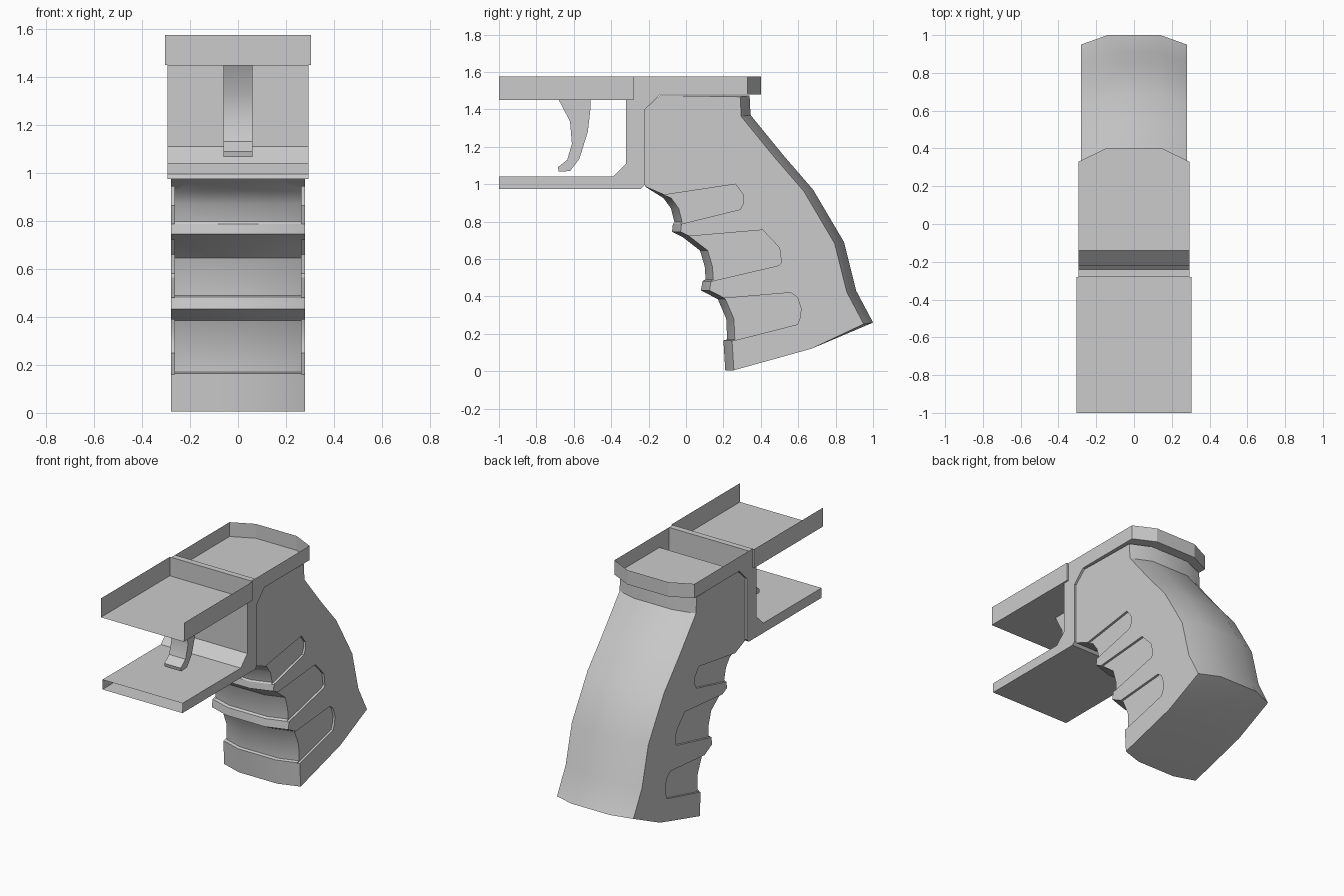
import bpy, bmesh

if "Cube" in bpy.data.objects:
    bpy.data.objects.remove(bpy.data.objects["Cube"])


def make(name, bm, fix_normals=True):
    if fix_normals:
        bmesh.ops.recalc_face_normals(bm, faces=bm.faces[:])
    me = bpy.data.meshes.new(name)
    bm.to_mesh(me)
    bm.free()
    ob = bpy.data.objects.new(name, me)
    bpy.context.collection.objects.link(ob)
    return ob


def loft(bm, columns, closed=True, skip=()):
    """Join side outlines [(x, [(y, z), ...]), ...] and cap both ends."""
    rings = [[bm.verts.new((x, y, z)) for y, z in pts] for x, pts in columns]
    n = len(rings[0])
    for a, b in zip(rings, rings[1:]):
        for i in range(n):
            if i not in skip:
                j = (i + 1) % n
                bm.faces.new((a[i], a[j], b[j], b[i]))
    bm.faces.new(rings[0])
    bm.faces.new(rings[-1])


def sheet(bm, *pts):
    bm.faces.new([bm.verts.new(p) for p in pts])


# Grip: crowned front and back, flat sides (y, z, side offset in y)
C = 0.046
front = [(.21, .005), (.20, .165), (.22, .17), (.215, .28), (.17, .385),
         (.08, .432), (.088, .482), (.105, .49), (.10, .56), (.075, .645),
         (-.015, .715), (-.075, .745), (-.07, .788), (-.062, .797),
         (-.08, .87), (-.12, .925)]
top = [(-.22, .988), (-.22, 1.40), (-.14, 1.475)]
back = [(.34, 1.475), (.345, 1.37), (.52, 1.155), (.68, .97),
        (.845, .69), (.91, .43), (1.0, .26)]
base = [(.67, .12)]
center = front + top + back + base
side = ([(y + C, z) for y, z in front] + top
        + [(y - .05, z - .008) for y, z in back] + base)
bm = bmesh.new()
loft(bm, [(-.28, side), (-.14, center), (.14, center), (.28, side)])
grip = make("grip", bm)

# Finger pockets cut shallowly into both sides
pockets = [
    [(-.3, .915), (-.10, .945), (.265, 1.0), (.305, .945), (.305, .895),
     (.29, .865), (-.015, .79), (-.3, .72)],
    [(-.3, .695), (0, .72), (.41, .755), (.50, .66), (.51, .58),
     (.495, .565), (.14, .482), (-.3, .38)],
    [(-.2, .355), (.17, .387), (.56, .42), (.595, .395), (.615, .335),
     (.61, .285), (.595, .25), (.265, .166), (-.2, .05)],
]
bm = bmesh.new()
for pts in pockets:
    for s in (-1, 1):
        loft(bm, [(s * .265, pts), (s * .4, pts)])
cutter = make("pocket_cutter", bm)
cutter.hide_render = True
mod = grip.modifiers.new("pockets", 'BOOLEAN')
mod.object = cutter
mod.solver = 'EXACT'
bpy.context.view_layer.objects.active = grip
grip.select_set(True)
bpy.ops.object.modifier_apply(modifier=mod.name)
bpy.data.objects.remove(cutter)
bpy.ops.object.shade_smooth_by_angle(angle=0.5)
grip.select_set(False)

# Frame shell: lower guard, post and rear tray; open at the front, top and back
W = .293
outline = [(-1, .975), (-.24, .975), (-.22, .995), (-.22, 1.40), (-.14, 1.48),
           (.33, 1.48), (.33, 1.575), (-.24, 1.575), (-.28, 1.575),
           (-.28, 1.45), (-.32, 1.45), (-.32, 1.11), (-.39, 1.04), (-1, 1.04)]
bm = bmesh.new()
loft(bm, [(-W, outline), (W, outline)], skip=(5, 6, 13))
sheet(bm, (-W, -.24, 1.575), (W, -.24, 1.575), (W, -.24, 1.42), (-W, -.24, 1.42))
make("trigger_guard_frame", bm)

# Crowned rear rim with its ledge
rim = [(-W, .33), (-.15, .40), (.15, .40), (W, .33)]
bm = bmesh.new()
for (x0, y0), (x1, y1) in zip(rim, rim[1:]):
    sheet(bm, (x0, y0, 1.48), (x1, y1, 1.48), (x1, y1, 1.575), (x0, y0, 1.575))
sheet(bm, *[(x, y, 1.48) for x, y in rim])
make("rear_rim", bm)

# Front channel: floor, two thin walls and the small end steps
X = .304
bm = bmesh.new()
sheet(bm, (-X, -1, 1.45), (X, -1, 1.45), (X, -.28, 1.45), (-X, -.28, 1.45))
for s in (-X, X):
    sheet(bm, (s, -1, 1.45), (s, -.28, 1.45), (s, -.28, 1.575), (s, -1, 1.575))
    t = W if s > 0 else -W
    sheet(bm, (s, -.28, 1.45), (t, -.28, 1.45), (t, -.28, 1.575), (s, -.28, 1.575))
bmesh.ops.remove_doubles(bm, verts=bm.verts[:], dist=1e-4)
make("front_channel", bm)

# Trigger
curve = [(-.68, 1.45), (-.62, 1.335), (-.61, 1.215), (-.635, 1.13),
         (-.685, 1.09), (-.68, 1.067), (-.62, 1.07), (-.57, 1.135),
         (-.525, 1.28), (-.51, 1.41), (-.51, 1.45)]
bm = bmesh.new()
loft(bm, [(-.06, curve), (.06, curve)])
trigger = make("trigger", bm)
bpy.context.view_layer.objects.active = trigger
trigger.select_set(True)
bpy.ops.object.shade_smooth_by_angle(angle=0.6)
